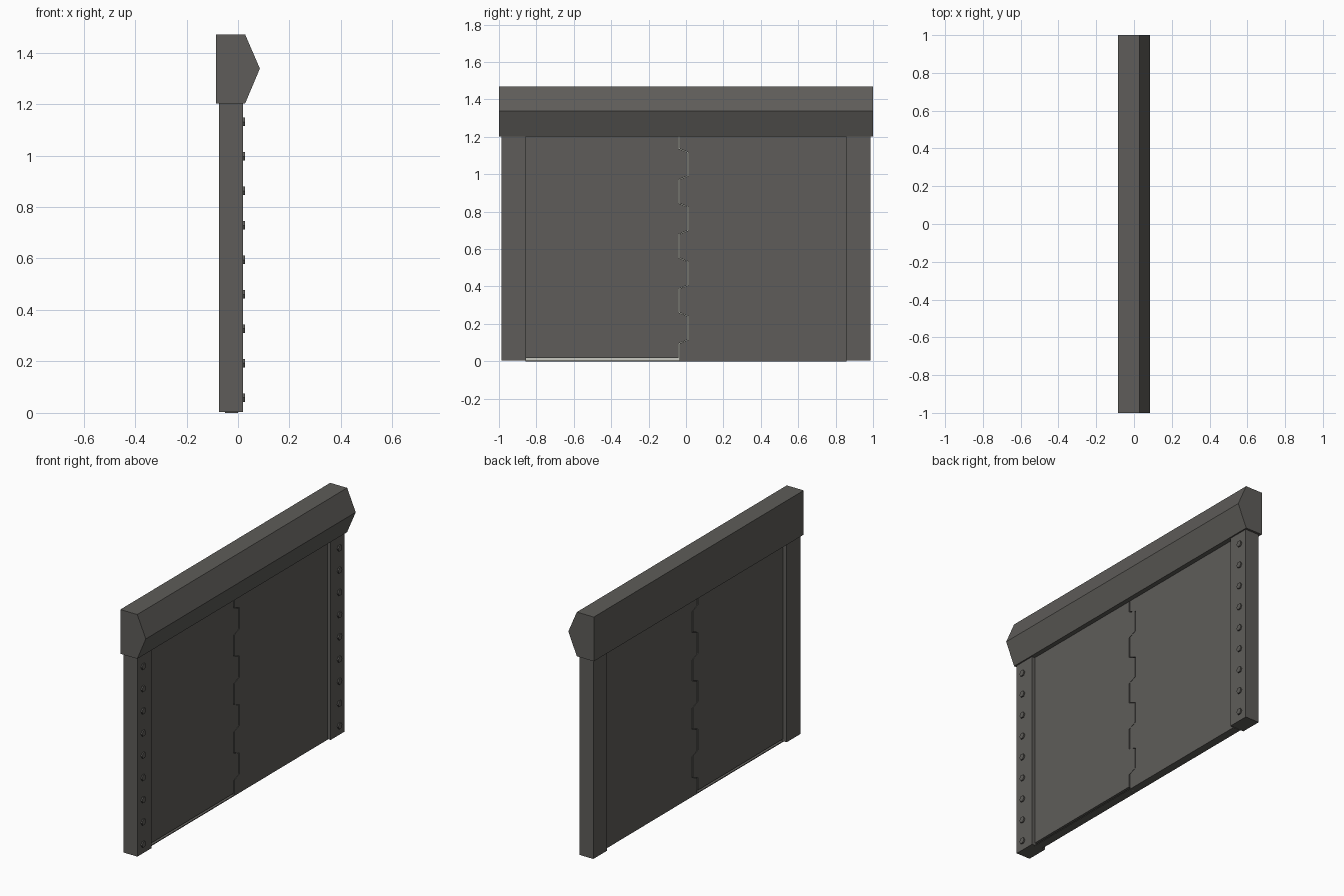
import bpy, bmesh, math

if "Cube" in bpy.data.objects:
    bpy.data.objects.remove(bpy.data.objects["Cube"])

def material(name, rgb):
    m = bpy.data.materials.new(name)
    m.diffuse_color = (*rgb, 1)
    m.use_nodes = True
    m.node_tree.nodes["Principled BSDF"].inputs["Base Color"].default_value = m.diffuse_color
    return m

steel = material("dark steel", (0.112, 0.108, 0.100))
light = material("pale seal", (0.60, 0.60, 0.54))

def finish(name, bm, mat):
    bmesh.ops.recalc_face_normals(bm, faces=bm.faces)
    me = bpy.data.meshes.new(name)
    bm.to_mesh(me)
    bm.free()
    me.materials.append(mat)
    ob = bpy.data.objects.new(name, me)
    bpy.context.collection.objects.link(ob)
    return ob

def extrude(name, points, vec, mat):
    """Closed solid from an outline swept along a vector."""
    bm = bmesh.new()
    face = bm.faces.new([bm.verts.new(p) for p in points])
    geo = bmesh.ops.extrude_face_region(bm, geom=[face], use_keep_orig=True)
    bmesh.ops.translate(bm, vec=vec,
                        verts=[v for v in geo["geom"] if isinstance(v, bmesh.types.BMVert)])
    return finish(name, bm, mat)

def box(name, x0, x1, y0, y1, z0, z1, mat):
    return extrude(name, [(x0, y0, z0), (x1, y0, z0), (x1, y1, z0), (x0, y1, z0)],
                   (0, 0, z1 - z0), mat)

# header beam with pointed front
header = [(-0.085, 1.203), (0.028, 1.203), (0.085, 1.338), (0.028, 1.47), (-0.085, 1.47)]
extrude("header_beam", [(x, -1, z) for x, z in header], (0, 2, 0), steel)

# posts with rows of hexagonal bolts on the +x side
for side, label in ((-1, "left"), (1, "right")):
    ys = sorted((side * 0.855, side * 0.987))
    box(label + "_post", -0.073, 0.02, *ys, 0.003, 1.203, steel)
    for i in range(9):
        z = 0.059 + i * 0.134
        ring = [(0.018, side * 0.935 + 0.019 * math.cos(a * math.pi / 3),
                 z + 0.019 * math.sin(a * math.pi / 3)) for a in range(6)]
        extrude(f"{label}_bolt_{i + 1}", ring, (0.010, 0, 0), steel)

# toothed meeting edge: alternates between two y positions
edge = []
for i in range(9):
    y = -0.038 if i % 2 == 0 else 0.010
    lo = 0 if i == 0 else 0.105 + (i - 1) * 0.146 + 0.01
    hi = 1.203 if i == 8 else 0.105 + i * 0.146 - 0.01
    edge += [(y, lo), (y, hi)]

# sliding doors, recessed between the posts
left = [(y - 0.003, max(z, 0.018)) for y, z in edge] + [(-0.857, 1.203), (-0.857, 0.018)]
right = [(y + 0.003, z) for y, z in edge] + [(0.857, 1.203), (0.857, 0)]
for name, outline in (("left_door", left), ("right_door", right)):
    extrude(name, [(-0.05, y, z) for y, z in outline], (0.05, 0, 0), steel)

# pale seal deep in the joint and below the left door, resting on a thin sill
seal = [(y - 0.003, z) for y, z in edge] + [(y + 0.003, z) for y, z in reversed(edge)]
extrude("door_seal", [(-0.028, y, z) for y, z in seal], (0.006, 0, 0), light)
box("bottom_seal", -0.030, -0.020, -0.857, -0.035, 0.005, 0.018, light)
box("sill", -0.05, 0.0, -0.857, -0.035, 0.0, 0.005, steel)
